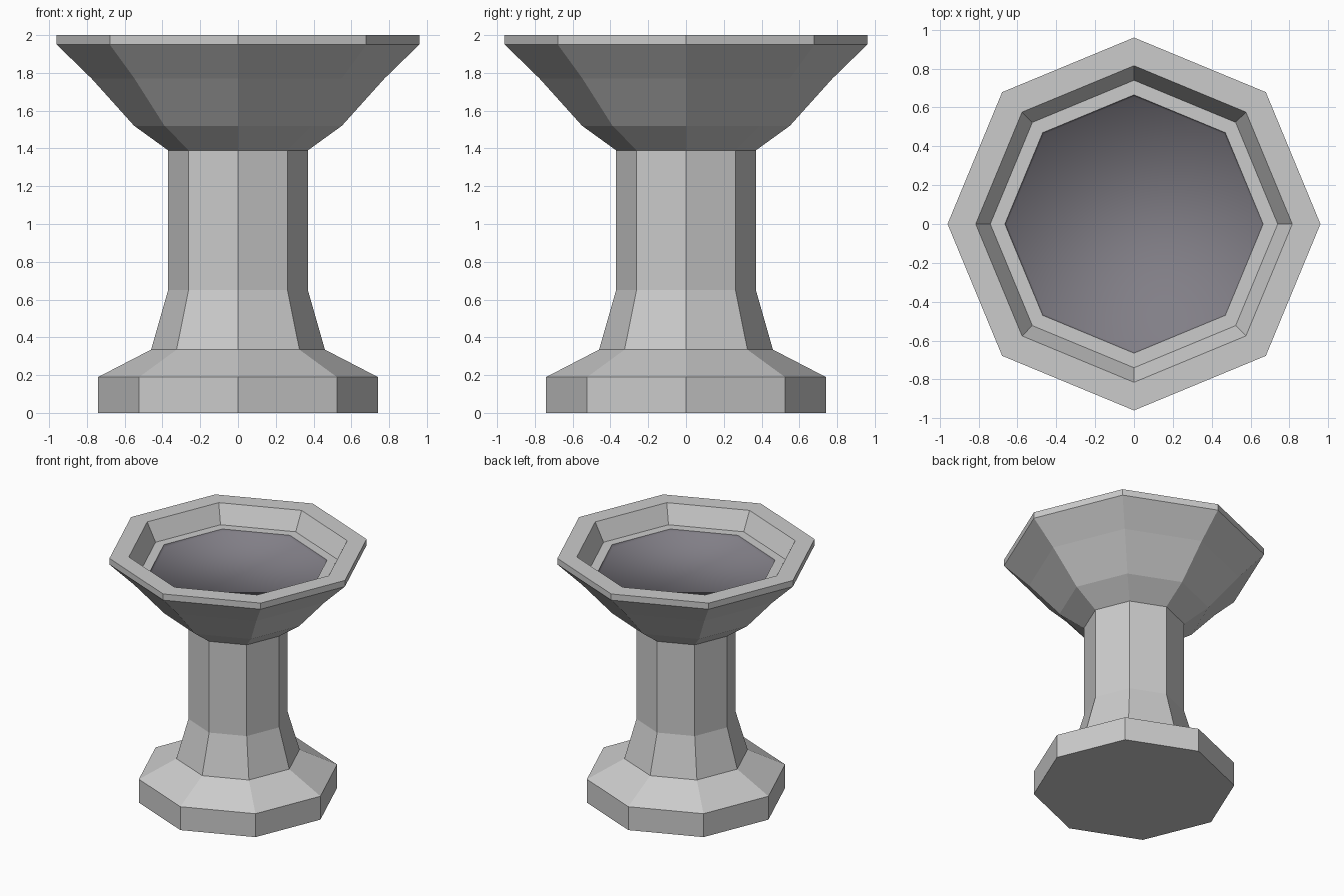
import bpy, bmesh
from math import cos, sin, pi

if "Cube" in bpy.data.objects:
    bpy.data.objects.remove(bpy.data.objects["Cube"])

SIDES = 8


def lathe(name, profile, cap_start=False, cap_end=False, smooth=False):
    """Octagonal solid of revolution from (radius, z) points."""
    bm = bmesh.new()
    rings = [[bm.verts.new((r * cos(2 * pi * i / SIDES), r * sin(2 * pi * i / SIDES), z))
              for i in range(SIDES)] for r, z in profile]
    for lower, upper in zip(rings, rings[1:]):
        for i in range(SIDES):
            j = (i + 1) % SIDES
            bm.faces.new((lower[i], lower[j], upper[j], upper[i]))
    if cap_start:
        bm.faces.new(rings[0][::-1])
    if cap_end:
        bm.faces.new(rings[-1])
    for f in bm.faces:
        f.smooth = smooth
    mesh = bpy.data.meshes.new(name)
    bm.to_mesh(mesh)
    bm.free()
    obj = bpy.data.objects.new(name, mesh)
    bpy.context.collection.objects.link(obj)
    return obj


# Stepped foot, column, flared bowl, rim and inner ledge
lathe("pedestal_basin", [
    (0.74, 0.0), (0.74, 0.19), (0.46, 0.335), (0.37, 0.65), (0.37, 1.39),
    (0.55, 1.52), (0.775, 1.77), (0.96, 1.95), (0.96, 2.0),
    (0.815, 2.0), (0.74, 1.855), (0.665, 1.855)], cap_start=True)

# Dark, softly shaded surface filling the basin
water = lathe("water_surface", [(0.665, 1.855), (0.655, 1.835)],
              cap_end=True, smooth=True)
dark = bpy.data.materials.new("dark_water")
dark.diffuse_color = (0.22, 0.21, 0.24, 1)
dark.use_nodes = True
dark.node_tree.nodes["Principled BSDF"].inputs["Base Color"].default_value = dark.diffuse_color
water.data.materials.append(dark)
